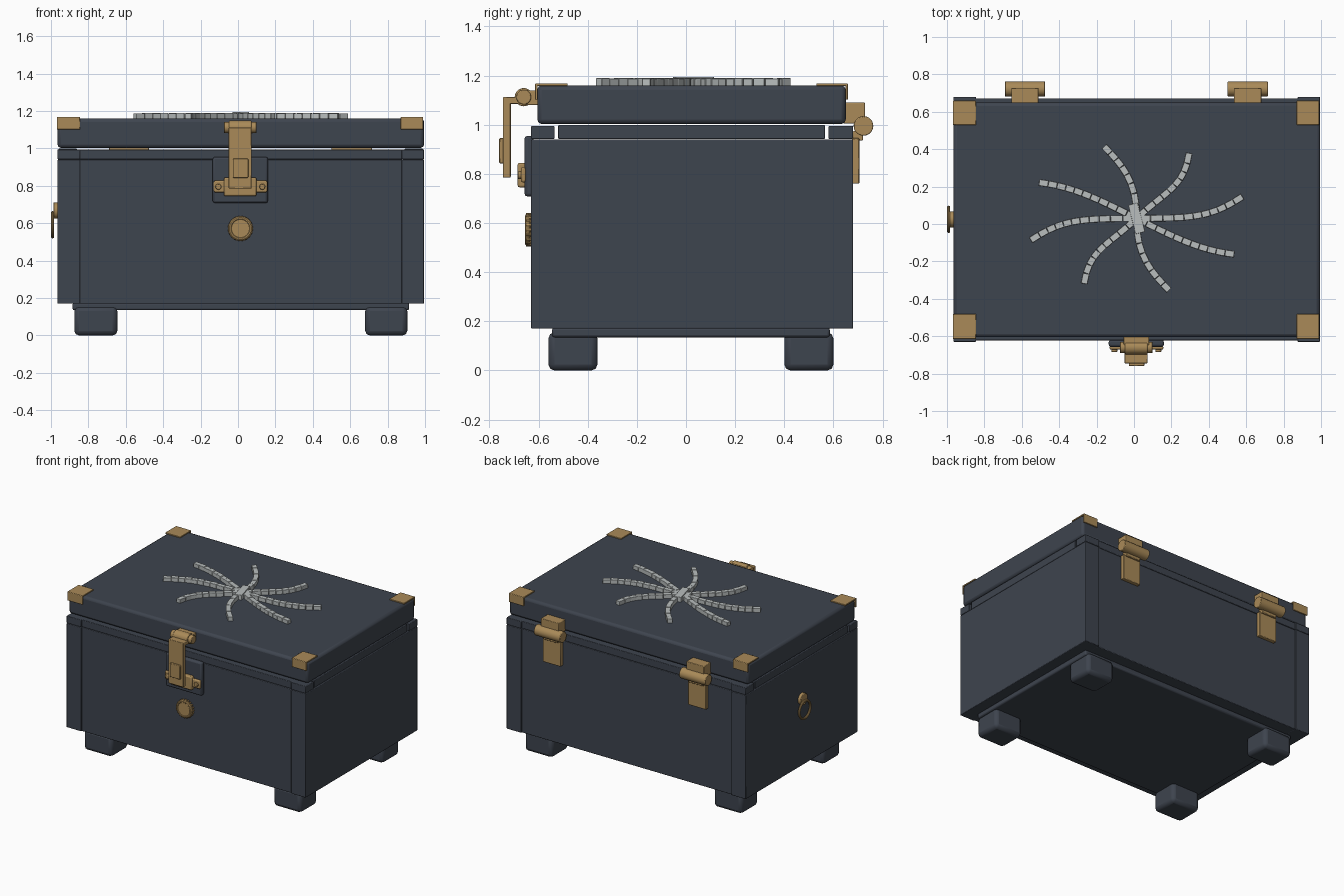
import bpy, math
from mathutils import Vector

if "Cube" in bpy.data.objects:
    bpy.data.objects.remove(bpy.data.objects["Cube"])


def material(name, rgb):
    m = bpy.data.materials.new(name)
    m.diffuse_color = (*rgb, 1)
    m.use_nodes = True
    m.node_tree.nodes["Principled BSDF"].inputs["Base Color"].default_value = m.diffuse_color
    return m


DARK = material("slate_paint", (0.048, 0.058, 0.077))
BRASS = material("aged_brass", (0.40, 0.255, 0.098))
SILVER = material("pale_silver", (0.48, 0.51, 0.51))


def finish(ob, name, mat, bevel=0.0, segments=2):
    ob.name = name
    ob.data.materials.append(mat)
    if bevel:
        b = ob.modifiers.new("soft_edges", 'BEVEL')
        b.width, b.segments, b.limit_method = bevel, segments, 'ANGLE'
    bpy.ops.object.shade_smooth_by_angle(angle=math.radians(35))
    return ob


def box(name, x, y, z, mat, bevel=0.004, turn=0.0):
    """Box given by its (low, high) range on each axis."""
    r = (x, y, z)
    bpy.ops.mesh.primitive_cube_add(size=1, location=[(a + b) / 2 for a, b in r])
    ob = bpy.context.object
    ob.scale = [b - a for a, b in r]
    bpy.ops.object.transform_apply(location=False, rotation=False, scale=True)
    ob.rotation_euler.z = turn
    return finish(ob, name, mat, bevel)


def rod(name, centre, radius, length, axis, mat, bevel=0.004, sides=32):
    """Cylinder lying along the x, y or z axis."""
    rot = {'x': (0, math.pi / 2, 0), 'y': (math.pi / 2, 0, 0), 'z': (0, 0, 0)}[axis]
    bpy.ops.mesh.primitive_cylinder_add(vertices=sides, radius=radius, depth=length,
                                        location=centre, rotation=rot)
    return finish(bpy.context.object, name, mat, bevel)


def torus(name, centre, major, minor, rot, mat):
    bpy.ops.mesh.primitive_torus_add(major_radius=major, minor_radius=minor, major_segments=40,
                                     minor_segments=10, location=centre, rotation=rot)
    return finish(bpy.context.object, name, mat)


# Chest walls, floor and feet
for n, x in (("left", (-0.965, -0.845)), ("right", (0.875, 0.995))):
    box(n + "_wall", x, (-0.63, 0.68), (0.17, 0.94), DARK)
for n, y in (("front", (-0.622, -0.53)), ("back", (0.58, 0.672))):
    box(n + "_wall", (-0.85, 0.88), y, (0.17, 0.94), DARK)
box("floor", (-0.885, 0.915), (-0.545, 0.585), (0.135, 0.175), DARK, 0.01)
for n, x in (("left", (-0.875, -0.645)), ("right", (0.68, 0.905))):
    for m, y in (("front", (-0.56, -0.36)), ("back", (0.40, 0.60))):
        box(f"{n}_{m}_foot", x, y, (0, 0.155), DARK, 0.025)

# Rim strips with corner blocks and narrow gaps between them
for n, outer, inner, far in (("front", -0.63, -0.622, -0.535), ("back", 0.68, 0.672, 0.58)):
    box(n + "_rim", (-0.85, 0.88), sorted((inner, far)), (0.942, 0.995), DARK)
    for m, x in (("left", (-0.965, -0.845)), ("right", (0.875, 0.995))):
        box(f"{n}_{m}_rim_block", x, sorted((outer, far)), (0.942, 0.995), DARK)
for n, x in (("left", (-0.96, -0.86)), ("right", (0.89, 0.99))):
    box(n + "_rim", x, (-0.52, 0.565), (0.942, 0.999), DARK)

# Lid and its corner plates
box("lid", (-0.965, 0.995), (-0.605, 0.65), (1.003, 1.16), DARK, 0.018)
for n, x in (("left", (-0.968, -0.845)), ("right", (0.87, 0.99))):
    for m, y, edge in (("front", (-0.613, -0.482), -0.609), ("back", (0.53, 0.658), 0.654)):
        box(f"{n}_{m}_corner_plate", x, y, (1.158, 1.168), BRASS, 0.002)
        box(f"{n}_{m}_corner_flange", x, (edge - 0.005, edge + 0.005), (1.102, 1.166), BRASS, 0.002)

# Hinges
for n, c in (("left", -0.583), ("right", 0.608)):
    box(n + "_hinge_upper_leaf", (c - 0.073, c + 0.073), (0.64, 0.728), (1.005, 1.09), BRASS)
    rod(n + "_hinge_barrel", (c, 0.722, 0.995), 0.04, 0.215, 'x', BRASS)
    box(n + "_hinge_link", (c - 0.06, c + 0.06), (0.68, 0.72), (0.935, 0.975), BRASS)
    box(n + "_hinge_lower_leaf", (c - 0.073, c + 0.073), (0.675, 0.705), (0.76, 0.945), BRASS)

# Latch
box("latch_back_plate", (-0.135, 0.16), (-0.657, -0.62), (0.708, 0.955), DARK, 0.012)
box("latch_bracket", (-0.055, 0.08), (-0.65, -0.60), (1.08, 1.14), BRASS)
rod("latch_barrel", (0.012, -0.66, 1.112), 0.03, 0.175, 'x', BRASS)
rod("latch_barrel_sleeve", (0.012, -0.66, 1.112), 0.037, 0.12, 'x', BRASS)
box("latch_arm", (-0.05, 0.073), (-0.742, -0.66), (1.085, 1.112), BRASS)
box("latch_strap", (-0.05, 0.073), (-0.745, -0.713), (0.785, 1.112), BRASS)
box("latch_button", (-0.028, 0.055), (-0.76, -0.74), (0.843, 0.945), BRASS)
box("latch_keeper", (-0.075, 0.098), (-0.685, -0.65), (0.745, 0.845), BRASS, 0.008)
box("latch_keeper_flange", (-0.13, 0.157), (-0.672, -0.65), (0.765, 0.828), BRASS, 0.008)
for n, x in (("left", -0.105), ("right", 0.13)):
    rod(n + "_keeper_rivet", (x, -0.674, 0.795), 0.016, 0.02, 'y', BRASS, sides=16)

# Round lock with a notched edge
rod("lock_disc", (0.013, -0.635, 0.572), 0.052, 0.034, 'y', BRASS)
torus("lock_rim", (0.013, -0.643, 0.572), 0.055, 0.012, (math.pi / 2, 0, 0), BRASS)
for i in range(20):
    a = math.tau * i / 20
    rod("lock_rim_notch", (0.013 + 0.061 * math.cos(a), -0.638, 0.572 + 0.061 * math.sin(a)),
        0.007, 0.024, 'y', BRASS, 0, 8)

# Hanging ring on the left wall
rod("ring_boss", (-0.972, 0.025, 0.668), 0.043, 0.03, 'x', BRASS)
torus("hanging_ring", (-0.991, 0.025, 0.592), 0.064, 0.009, (0, math.pi / 2, 0), BRASS)

# Swirl of small blocks on the lid: four curved arms and their half-turn copies
hub = Vector((0.014, 0.03))
arms = (((-0.01, 0.20), (-0.075, 0.32), (-0.16, 0.415)),
        ((0.15, 0.145), (0.245, 0.24), (0.295, 0.38)),
        ((0.25, 0.035), (0.42, 0.065), (0.58, 0.147)),
        ((-0.17, 0.12), (-0.335, 0.185), (-0.508, 0.222)))
for n, pts in enumerate(arms):
    p = [hub] + [Vector(q) for q in pts]
    # cubic through the four points, sampled by interpolation weights
    def at(t):
        k = (0, 1 / 3, 2 / 3, 1)
        out = Vector((0, 0))
        for i in range(4):
            w = 1
            for j in range(4):
                if j != i:
                    w *= (t - k[j]) / (k[i] - k[j])
            out += p[i] * w
        return out
    count = round((p[3] - hub).length / 0.052)
    for i in range(count):
        a, b = at(i / count), at((i + 1) / count)
        c, d = (a + b) / 2, b - a
        for s in (1, -1):
            q = hub + (c - hub) * s
            h = d.length / 2 * 0.97
            box(f"swirl_{n + 1}_block", (q.x - h, q.x + h), (q.y - 0.017, q.y + 0.017),
                (1.155, 1.188 + 0.002 * (i % 2)), SILVER, 0.002, math.atan2(d.y, d.x))
box("swirl_centre", (-0.012, 0.04), (-0.05, 0.11), (1.155, 1.195), SILVER, 0.002, 0.25)
